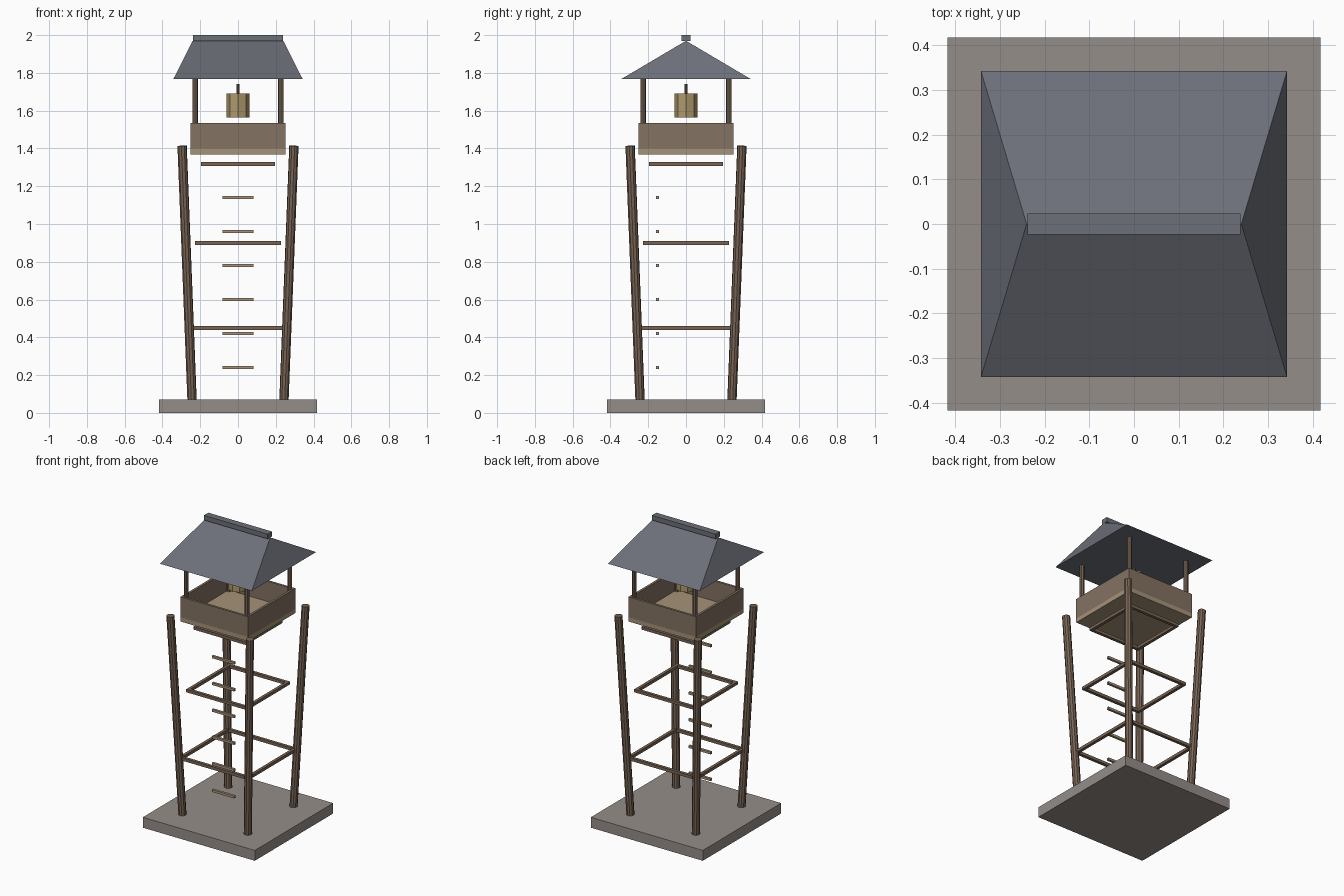
import bpy, bmesh
from mathutils import Vector

if "Cube" in bpy.data.objects:
    bpy.data.objects.remove(bpy.data.objects["Cube"])


def material(name, rgb):
    m = bpy.data.materials.new(name)
    m.diffuse_color = (*rgb, 1)
    m.use_nodes = True
    m.node_tree.nodes["Principled BSDF"].inputs["Base Color"].default_value = m.diffuse_color
    return m


STONE = material("stone", (0.30, 0.27, 0.25))
WOOD = material("wood", (0.19, 0.13, 0.09))
PLANK = material("plank", (0.23, 0.17, 0.12))
PALE = material("pale_wood", (0.38, 0.29, 0.19))
SLATE = material("slate", (0.15, 0.16, 0.19))
BRASS = material("brass", (0.42, 0.32, 0.15))


def finish(name, bm, mat):
    bmesh.ops.recalc_face_normals(bm, faces=bm.faces)
    mesh = bpy.data.meshes.new(name)
    bm.to_mesh(mesh)
    bm.free()
    mesh.materials.append(mat)
    ob = bpy.data.objects.new(name, mesh)
    bpy.context.collection.objects.link(ob)
    return ob


def box(name, centre, size, mat):
    bm = bmesh.new()
    bmesh.ops.create_cube(bm, size=1)
    bmesh.ops.scale(bm, vec=size, verts=bm.verts)
    bmesh.ops.translate(bm, vec=centre, verts=bm.verts)
    return finish(name, bm, mat)


def rod(name, a, b, r, mat, sides=8):
    a, b = Vector(a), Vector(b)
    bm = bmesh.new()
    bmesh.ops.create_cone(bm, cap_ends=True, segments=sides, radius1=r,
                          radius2=r, depth=(b - a).length)
    bm.transform((b - a).to_track_quat('Z', 'Y').to_matrix().to_4x4())
    bmesh.ops.translate(bm, vec=(a + b) / 2, verts=bm.verts)
    return finish(name, bm, mat)


def square_ring(name, half, t, z0, z1, mat):
    """Four boards around a square; half is the outer half width."""
    z, h, c = (z0 + z1) / 2, z1 - z0, half - t / 2
    for s, side in ((-1, "a"), (1, "b")):
        box(f"{name}_x_{side}", (0, s * c, z), (2 * half, t, h), mat)
        box(f"{name}_y_{side}", (s * c, 0, z), (t, 2 * (half - t), h), mat)


# stone footing
box("base_slab", (0, 0, 0.035), (0.834, 0.834, 0.07), STONE)

# splayed legs and roof posts
for sx in (-1, 1):
    for sy in (-1, 1):
        rod("leg", (sx * 0.243, sy * 0.243, 0.06),
            (sx * 0.296, sy * 0.296, 1.414), 0.025, WOOD, 10)
        rod("roof_post", (sx * 0.227, sy * 0.227, 1.39),
            (sx * 0.227, sy * 0.227, 1.77), 0.015, WOOD)

# horizontal brace frames
for z, half in ((0.45, 0.26), (0.90, 0.227), (1.318, 0.195)):
    square_ring("brace", half, 0.02, z - 0.01, z + 0.01, WOOD)

# ladder rungs
for i in range(6):
    box("ladder_rung", (0, -0.152, 0.24 + 0.18 * i), (0.166, 0.016, 0.016), PALE)

# lookout platform with parapet
box("platform_floor", (0, 0, 1.384), (0.504, 0.504, 0.03), PALE)
square_ring("parapet", 0.252, 0.016, 1.397, 1.535, PLANK)

# bell and its hanger
rod("bell", (0, 0, 1.563), (0, 0, 1.69), 0.06, BRASS)
rod("bell_hanger", (0, 0, 1.68), (0, 0, 1.74), 0.008, WOOD)

# hipped roof with ridge cap
bm = bmesh.new()
e = 0.342
eave = [bm.verts.new((x, y, 1.768)) for x, y in ((-e, -e), (e, -e), (e, e), (-e, e))]
left, right = (bm.verts.new((x, 0, 1.97)) for x in (-0.24, 0.24))
for f in (eave, (eave[0], eave[1], right, left), (eave[2], eave[3], left, right),
          (eave[1], eave[2], right), (eave[3], eave[0], left)):
    bm.faces.new(f)
finish("roof", bm, SLATE)
box("ridge_cap", (0, 0, 1.984), (0.476, 0.047, 0.032), SLATE)
